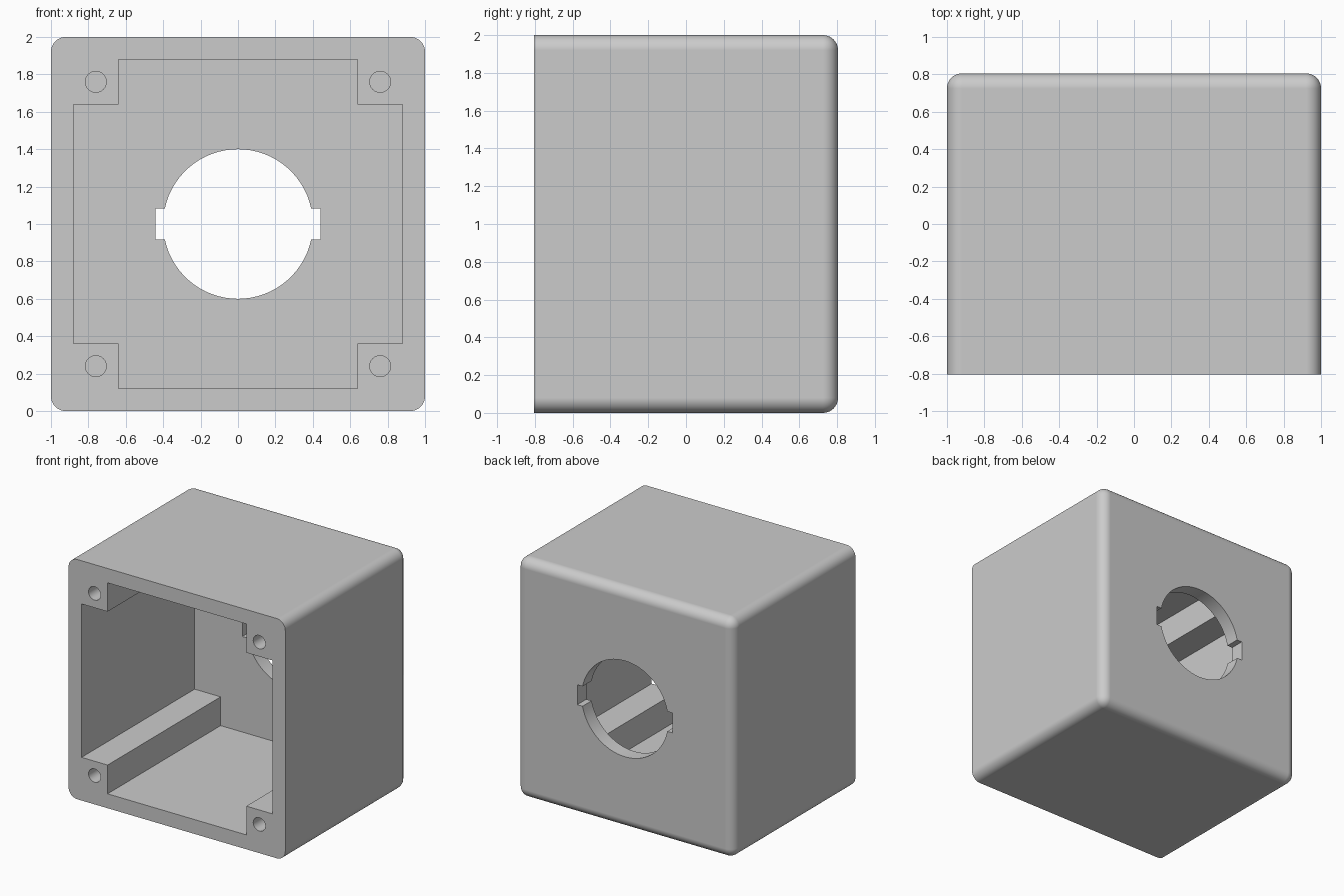
import bpy, bmesh, math

cube = bpy.data.objects.get("Cube")
if cube:
    bpy.data.objects.remove(cube, do_unlink=True)

HALF, DEPTH, MID = 1.0, 0.805, 1.0   # half width, half depth, centre height
WALL, POST, ROUND = 0.12, 0.24, 0.08

grey = bpy.data.materials.new("light grey")
grey.use_nodes = True
grey.diffuse_color = (0.6, 0.6, 0.6, 1)
grey.node_tree.nodes["Principled BSDF"].inputs["Base Color"].default_value = (0.6, 0.6, 0.6, 1)


def prism(name, outline, y0, y1):
    """Extrude an outline of (x, z) points, centred on the box axis, along y."""
    bm = bmesh.new()
    face = bm.faces.new([bm.verts.new((x, y0, MID + z)) for x, z in outline])
    extruded = bmesh.ops.extrude_face_region(bm, geom=[face])
    verts = [g for g in extruded["geom"] if isinstance(g, bmesh.types.BMVert)]
    bmesh.ops.translate(bm, verts=verts, vec=(0, y1 - y0, 0))
    bmesh.ops.recalc_face_normals(bm, faces=bm.faces[:])
    mesh = bpy.data.meshes.new(name)
    bm.to_mesh(mesh)
    bm.free()
    mesh.materials.append(grey)
    obj = bpy.data.objects.new(name, mesh)
    bpy.context.collection.objects.link(obj)
    return obj


def arc(radius, start, end, steps, cx=0, cz=0):
    angles = [start + (end - start) * i / steps for i in range(steps + 1)]
    return [(cx + radius * math.cos(a), cz + radius * math.sin(a)) for a in angles]


# Outer shell, rounded everywhere except around the open front
box = prism("enclosure", [(-HALF, -HALF), (HALF, -HALF), (HALF, HALF), (-HALF, HALF)], -DEPTH, DEPTH)
bm = bmesh.new()
bm.from_mesh(box.data)
edges = [e for e in bm.edges if max(v.co.y for v in e.verts) > 0]
bmesh.ops.bevel(bm, geom=edges, offset=ROUND, segments=10, profile=0.5, affect='EDGES')
bm.to_mesh(box.data)
bm.free()

# Cavity that leaves a square screw post in each corner
a = HALF - WALL
b = a - POST
cross = [(b, a), (b, b), (a, b)]
cross += [(x, -z) for x, z in reversed(cross)]
cross += [(-x, z) for x, z in reversed(cross)]
cutters = [prism("cavity_cutter", cross, -DEPTH - 0.1, DEPTH - WALL)]

# Round opening with two side notches through the back wall
R, NOTCH_X, NOTCH_Z = 0.4, 0.44, 0.083
t = math.asin(NOTCH_Z / R)
half = arc(R, t, math.pi - t, 30) + [(-NOTCH_X, NOTCH_Z), (-NOTCH_X, -NOTCH_Z)]
opening = half + [(-x, -z) for x, z in half]
cutters.append(prism("opening_cutter", opening, DEPTH - 2 * WALL, DEPTH + 0.1))

# Blind screw holes in the posts
for sx in (-1, 1):
    for sz in (-1, 1):
        ring = arc(0.056, 0, math.tau, 32, sx * 0.76, sz * 0.76)[:-1]
        cutters.append(prism("screw_hole_cutter", ring, -DEPTH - 0.1, -DEPTH + 0.5))

bpy.ops.object.select_all(action='DESELECT')
box.select_set(True)
bpy.context.view_layer.objects.active = box
for cutter in cutters:
    cutter.hide_render = True
    mod = box.modifiers.new("cut", 'BOOLEAN')
    mod.operation = 'DIFFERENCE'
    mod.solver = 'EXACT'
    mod.object = cutter
    bpy.ops.object.modifier_apply(modifier=mod.name)
    bpy.data.objects.remove(cutter, do_unlink=True)

# Smooth rounded edges, flat walls
bpy.ops.object.shade_smooth_by_angle(angle=math.radians(30))
weighted = box.modifiers.new("flat_walls", 'WEIGHTED_NORMAL')
weighted.keep_sharp = True
